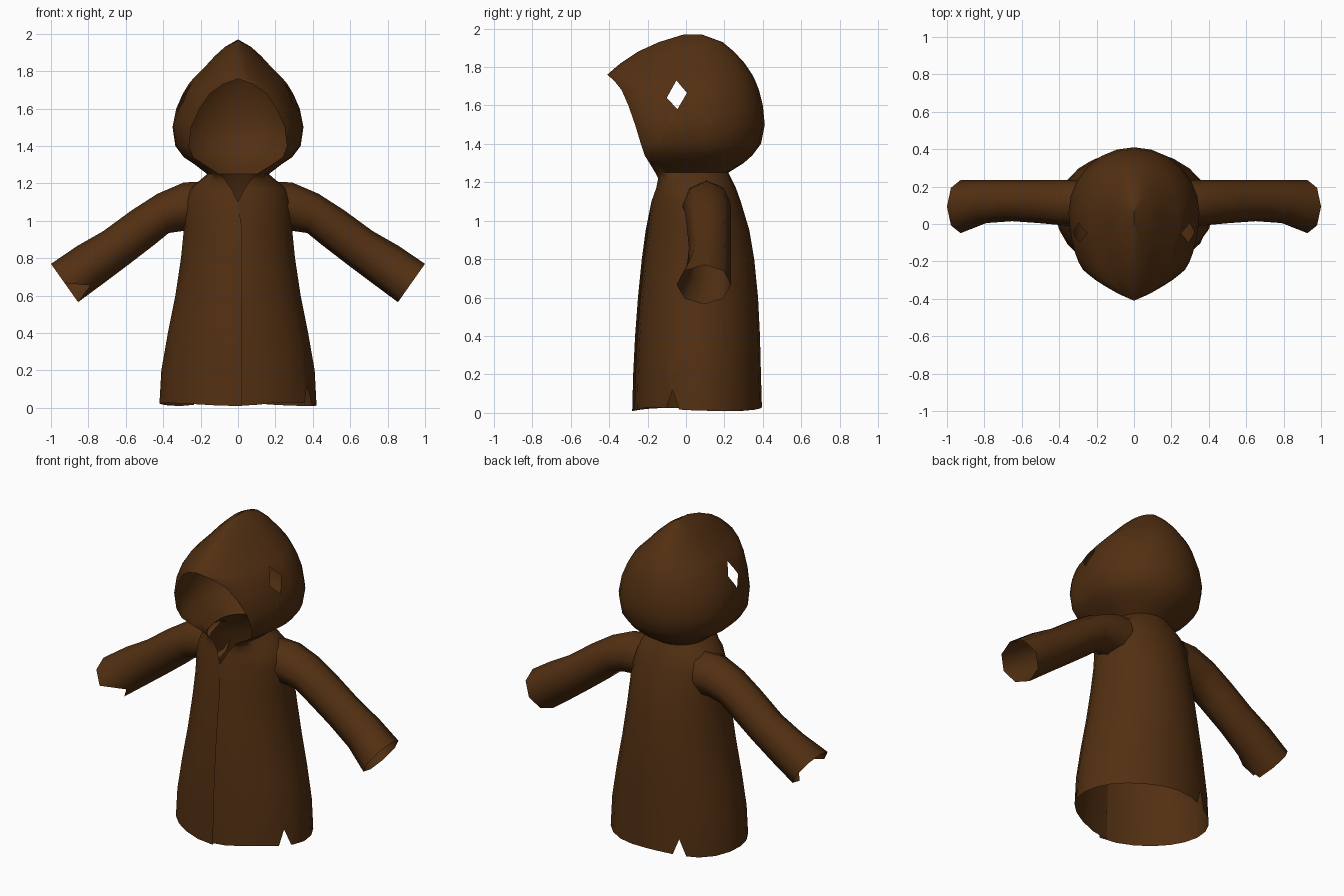
import bpy, bmesh, math
from mathutils import Vector

cube = bpy.data.objects.get("Cube")
if cube:
    bpy.data.objects.remove(cube, do_unlink=True)

# One cloth colour
cloth = bpy.data.materials.new("dark brown cloth")
cloth.use_nodes = True
BROWN = (0.085, 0.029, 0.006, 1)
cloth.diffuse_color = BROWN
bsdf = cloth.node_tree.nodes["Principled BSDF"]
bsdf.inputs["Base Color"].default_value = BROWN
bsdf.inputs["Roughness"].default_value = 0.9


def finish(bm, name):
    mesh = bpy.data.meshes.new(name)
    bm.to_mesh(mesh)
    bm.free()
    obj = bpy.data.objects.new(name, mesh)
    bpy.context.collection.objects.link(obj)
    mesh.materials.append(cloth)
    bpy.ops.object.select_all(action="DESELECT")
    obj.select_set(True)
    bpy.context.view_layer.objects.active = obj
    bpy.ops.object.shade_smooth_by_angle(angle=math.radians(50))
    return obj


def bridge(bm, rings, closed=False):
    for a, b in zip(rings, rings[1:]):
        n = len(a)
        for i in range(n if closed else n - 1):
            j = (i + 1) % n
            bm.faces.new((a[i], a[j], b[j], b[i]))


def cut_hole(bm, corners, direction):
    """Cut a convex polygon out of the cloth on the side facing direction."""
    d = Vector(direction).normalized()
    pts = [Vector(p) for p in corners]
    mid = sum(pts, Vector()) / len(pts)

    def offset(p):
        v = p - mid
        return v - d * v.dot(d)

    def near():
        return [f for f in bm.faces if f.calc_center_median().dot(d) > 0
                and offset(f.calc_center_median()).length < 0.22]

    planes = []
    for p, q in zip(pts, pts[1:] + pts[:1]):
        n = (q - p).cross(d)
        if n.dot(mid - p) > 0:
            n.negate()
        planes.append((p, n))
        faces = near()
        geom = set(faces)
        for f in faces:
            geom.update(f.edges)
            geom.update(f.verts)
        bmesh.ops.bisect_plane(bm, geom=list(geom), dist=1e-5,
                               plane_co=p, plane_no=n)
    gone = [f for f in near() if all(
        (f.calc_center_median() - p).dot(n) < 0 for p, n in planes)]
    bmesh.ops.delete(bm, geom=gone, context="FACES")


# Robe and hood: height, half width, back, front, half width of the opening
PROFILE = [
    (.02, .42, .395, -.28, 0), (.2, .41, .39, -.275, 0),
    (.4, .375, .385, -.265, 0), (.6, .335, .375, -.25, 0),
    (.8, .305, .355, -.23, 0), (.95, .29, .33, -.21, 0),
    (1.1, .285, .285, -.18, 0), (1.17, .26, .26, -.155, .035),
    (1.22, .2, .235, -.145, .07), (1.25, .165, .22, -.16, .1),
    (1.3, .23, .3, -.19, .18), (1.34, .29, .345, -.215, .24),
    (1.4, .335, .39, -.235, .262), (1.5, .35, .41, -.265, .25),
    (1.6, .33, .4, -.3, .205), (1.68, .295, .38, -.335, .15),
    (1.73, .265, .36, -.375, .08), (1.76, .24, .345, -.41, 0),
    (1.82, .18, .305, -.34, 0), (1.88, .125, .25, -.25, 0),
    (1.93, .07, .19, -.14, 0), (1.97, 0, .08, -.01, 0)]
STEPS = 6


def half_ring(z, w, back, front, gap, side):
    """Points from the middle of the back round one side to the front edge."""
    yc = 0.06
    lap = 0
    if z < 1:                                # overlapping front panels
        gap = -0.022
        lap = 0.012 if side > 0 else 0
    pts = []
    for i in range(STEPS):
        t = math.pi / 2 * i / STEPS
        pts.append((w * math.sin(t), yc + (back - yc) * math.cos(t)))
    for i in range(STEPS + 1):
        k = i / STEPS
        t = math.pi / 2 * k
        point = 0.25 if z > 1.25 else 0.05   # hood is more pointed in front
        c = (1 - point) * math.cos(t) + point * (1 - k)
        s = (1 - point) * math.sin(t) + point * k
        pts.append((gap + (w - gap) * c, yc + (front - yc + lap) * s))
    return [Vector((side * x, y, z)) for x, y in pts]


bm = bmesh.new()
rings = []
for row in PROFILE:
    left, right = half_ring(*row, 1), half_ring(*row, -1)
    ring = right[::-1] + left[1:]
    if row is PROFILE[0]:                    # slightly uneven hem
        for p in ring:
            p.z += 0.01 * math.sin(9 * p.x + 5 * p.y)
    rings.append([bm.verts.new(p) for p in ring])
bridge(bm, rings)
bmesh.ops.remove_doubles(bm, verts=bm.verts, dist=0.001)
bmesh.ops.recalc_face_normals(bm, faces=bm.faces)

# Diamond holes in the sides of the hood
for side in (1, -1):
    cut_hole(bm, [(side * .3, -.1, 1.64), (side * .3, -.045, 1.58),
                  (side * .3, .005, 1.665), (side * .3, -.05, 1.73)], (side, 0, 0))
# Torn notches in the hem
cut_hole(bm, [(.41, -.12, -.03), (.41, -.02, -.03), (.41, -.07, .12)], (1, 0, 0))
cut_hole(bm, [(-.26, .34, -.03), (-.16, .4, -.03), (-.21, .37, .12)], (-.5, .86, 0))
finish(bm, "hooded_robe")

# Sleeves: top x, top z, bottom x, bottom z, half depth
SLEEVE = [
    (.19, 1.21, .22, .95, .13), (.29, 1.205, .3, .945, .125),
    (.43, 1.145, .37, .935, .12), (.57, 1.055, .45, .87, .115),
    (.72, .945, .58, .77, .11), (.86, .865, .72, .665, .115),
    (1, .77, .855, .565, .142)]
SIDES = 8
for side, name in ((1, "left_sleeve"), (-1, "right_sleeve")):
    bm = bmesh.new()
    rings = []
    for tx, tz, bx, bz, depth in SLEEVE:
        top, bottom = Vector((side * tx, 0, tz)), Vector((side * bx, 0, bz))
        mid, up = (top + bottom) / 2, (top - bottom) / 2
        mid.y = 0.235 - depth
        rings.append([bm.verts.new(mid + up * math.cos(a) - Vector((0, depth * math.sin(a), 0)))
                      for a in (math.tau * i / SIDES for i in range(SIDES))])
    if side < 0:                             # torn cuff
        rings[-1][3].co = (-.79, .02, .655)
    bridge(bm, rings, closed=True)
    bmesh.ops.recalc_face_normals(bm, faces=bm.faces)
    finish(bm, name)
